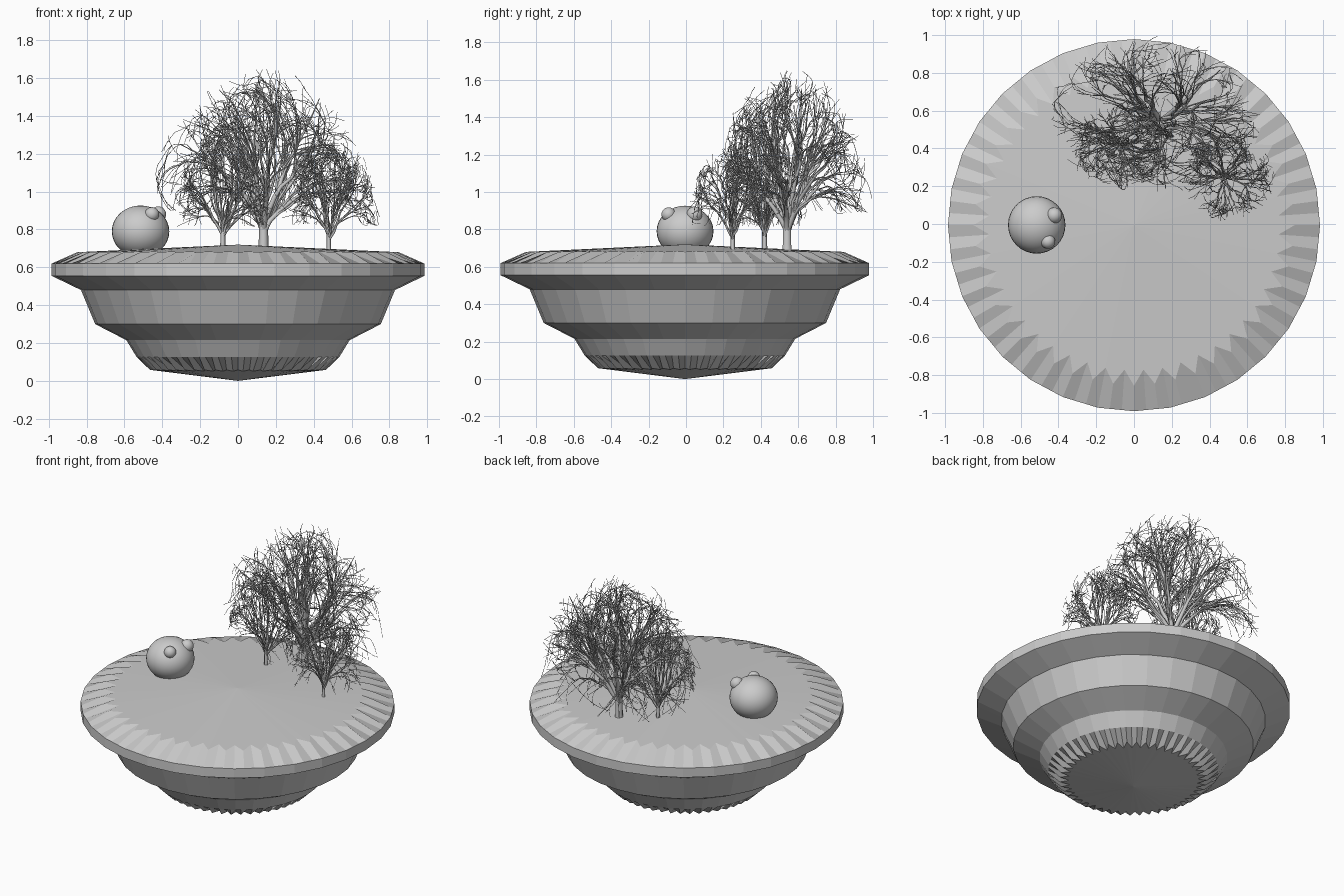
import bpy, bmesh, math, random
from mathutils import Vector

if "Cube" in bpy.data.objects:
    bpy.data.objects.remove(bpy.data.objects["Cube"])

random.seed(7)
CY = -0.006
SIDES, N = 32, 96


def ring(bm, r, z, zig=0.0, slope=0.0):
    """Ring of N points on a 32-sided polygon; zig pulls every other point inward."""
    step = 2 * math.pi / SIDES
    out = []
    for i in range(N):
        a = 2 * math.pi * i / N
        rr = r * math.cos(step / 2) / math.cos((a + 1e-6) % step - step / 2)
        k = zig if i % 2 else 0.0
        out.append(bm.verts.new(((rr - k) * math.cos(a), CY + (rr - k) * math.sin(a), z + k * slope)))
    return out


def bridge(bm, a, b):
    for i in range(N):
        j = (i + 1) % N
        bm.faces.new((a[i], a[j], b[j], b[i]))


# Stepped floating island with jagged top and bottom edges
bm = bmesh.new()
profile = [(0.465, 0.058, 0.06, -0.12), (0.535, 0.125, 0, 0), (0.59, 0.215, 0, 0),
           (0.755, 0.30, 0, 0), (0.83, 0.48, 0, 0), (0.985, 0.555, 0, 0),
           (0.985, 0.62, 0, 0), (0.85, 0.68, 0.08, 0.047)]
rings = [ring(bm, *p) for p in profile]
for a, b in zip(rings, rings[1:]):
    bridge(bm, a, b)
low = bm.verts.new((0, CY, 0.0))
top = bm.verts.new((0, CY, 0.72))
for i in range(N):
    j = (i + 1) % N
    bm.faces.new((low, rings[0][j], rings[0][i]))
    bm.faces.new((top, rings[-1][i], rings[-1][j]))
bmesh.ops.recalc_face_normals(bm, faces=bm.faces)
mesh = bpy.data.meshes.new("island")
bm.to_mesh(mesh)
bm.free()
bpy.context.collection.objects.link(bpy.data.objects.new("island", mesh))


# Round creature with two bulging eyes
def ball(name, loc, r, zs=1.0):
    bpy.ops.mesh.primitive_uv_sphere_add(segments=32, ring_count=16, radius=r, location=loc)
    o = bpy.context.object
    o.name = name
    o.scale.z = zs
    bpy.ops.object.shade_smooth()


ball("round_body", (-0.515, -0.005, 0.79), 0.152, 0.9)
ball("eye_left", (-0.455, -0.093, 0.88), 0.038)
ball("eye_right", (-0.422, 0.045, 0.88), 0.042)


# Bare trees: arching branches that reach toward a dome-shaped crown
def tree(name, base, crown, rx, ry, height, trunk_r, counts, res):
    base, crown = Vector(base), Vector(crown)
    cu = bpy.data.curves.new(name, 'CURVE')
    cu.dimensions = '3D'
    cu.bevel_depth = 1.0
    cu.bevel_resolution = res
    cu.use_fill_caps = True
    up = Vector((0, 0, 1))

    def tube(pts, radii):
        s = cu.splines.new('POLY')
        s.points.add(len(pts) - 1)
        for q, p, r in zip(s.points, pts, radii):
            q.co = (*p, 1)
            q.radius = r

    def target(az, el):
        k = random.uniform(0.78, 1.04)
        return crown + Vector((rx * math.cos(el) * math.cos(az), ry * math.cos(el) * math.sin(az),
                               0.72 * height * math.sin(el))) * k

    def branch(p0, d, az, el, r0, level):
        p2 = target(az, el)
        p1 = p0 + d.normalized() * (p2 - p0).length * 0.55
        wob = (p2 - p0).length * 0.018
        n = 8 if level == 0 else 6

        def at(t):
            return p0 * (1 - t) ** 2 + p1 * 2 * t * (1 - t) + p2 * t * t

        def rad(t):
            return max(0.0013, r0 * (1 - 0.88 * t))
        pts = [at(i / n) for i in range(n + 1)]
        for p in pts[1:-1]:
            p += Vector([random.uniform(-wob, wob) for _ in range(3)])
        tube(pts, [rad(i / n) for i in range(n + 1)])
        if level + 1 >= len(counts):
            return
        for c in range(counts[level + 1]):
            i = random.randint(1 if level == 0 else 2, n - 1)
            tan = (pts[i + 1] - pts[i]).normalized()
            d2 = tan + Vector([random.uniform(-0.4, 0.4) for _ in range(3)]) + up * 0.2
            sp = (0.55, 0.32, 0.22)[level]
            el2 = min(1.5, max(-0.12, el + random.uniform(-sp, sp)))
            az2 = az + random.uniform(-sp, sp) / max(0.35, math.cos(el2))
            branch(pts[i], d2, az2, el2, max(0.0018, rad(i / n) * 0.62), level + 1)

    # trunk
    fork = base + up * height * 0.14
    tube([base - up * 0.03, base + up * 0.02, fork], [trunk_r * 1.15, trunk_r, trunk_r * 0.9])
    # main stems
    m = counts[0]
    for i in range(m):
        az = i * 2.39996 + random.uniform(-0.2, 0.2)
        el = math.asin(0.12 + 0.86 * (i + 0.5) / m)
        out = Vector((math.cos(az), math.sin(az), 0)) * (0.5 * math.cos(el) + 0.05)
        start = base + up * height * random.uniform(0.08, 0.14)
        branch(start, up + out, az, el, trunk_r * 0.62, 0)

    ob = bpy.data.objects.new(name, cu)
    bpy.context.collection.objects.link(ob)
    bpy.ops.object.select_all(action='DESELECT')
    ob.select_set(True)
    bpy.context.view_layer.objects.active = ob
    bpy.ops.object.convert(target='MESH')


tree("large_tree", (0.135, 0.54, 0.70), (0.11, 0.57, 0.97), 0.55, 0.41, 0.92, 0.026, (11, 6, 4, 1), 1)
tree("small_tree_left", (-0.08, 0.42, 0.70), (-0.08, 0.41, 0.87), 0.25, 0.23, 0.62, 0.014, (10, 6, 3, 1), 0)
tree("small_tree_right", (0.48, 0.25, 0.70), (0.49, 0.25, 0.87), 0.25, 0.23, 0.55, 0.012, (10, 6, 3, 1), 0)
